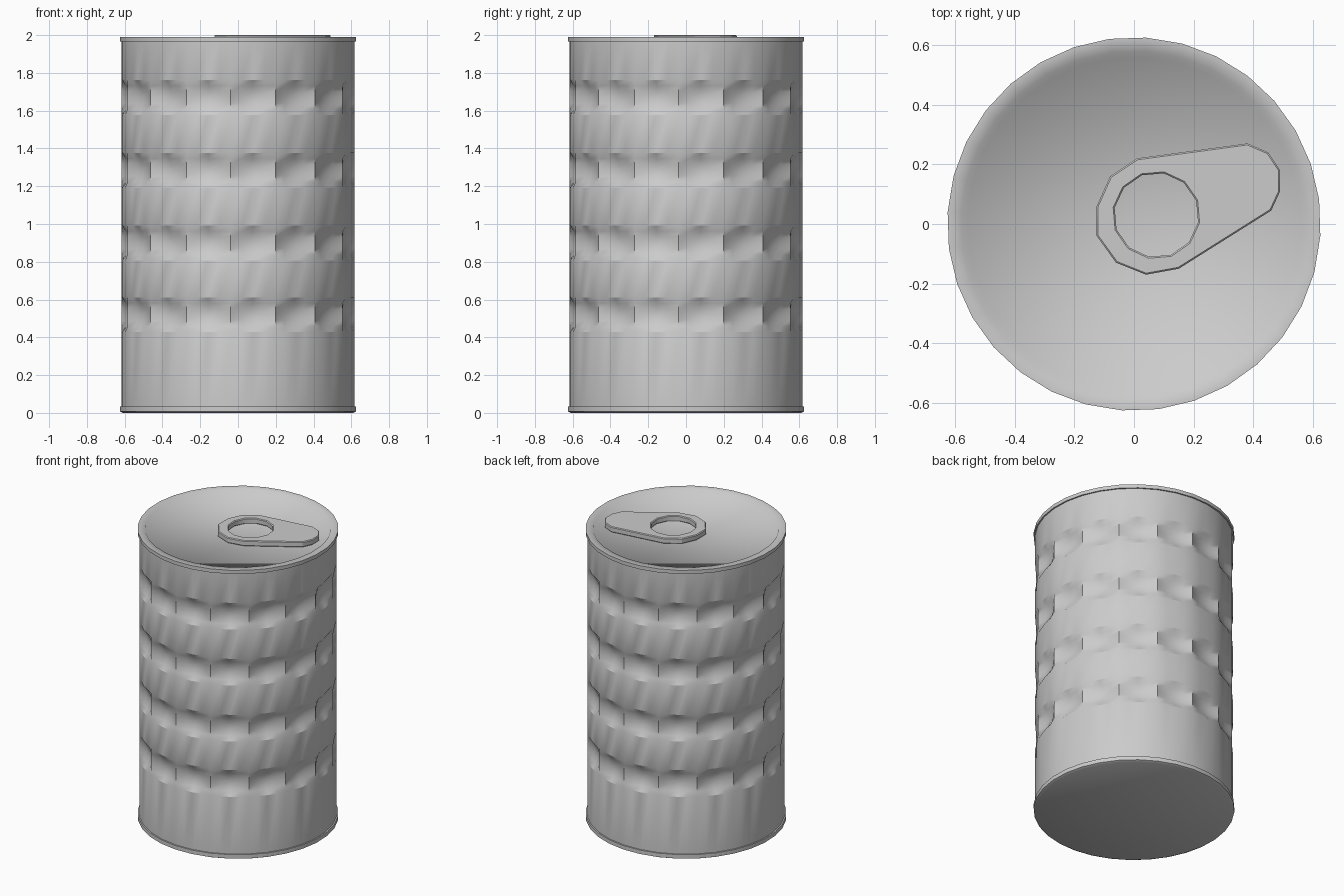
import bpy, bmesh
from math import radians, cos, sin, pi

cube = bpy.data.objects.get("Cube")
if cube:
    bpy.data.objects.remove(cube)

metal = bpy.data.materials.new("grey_metal")
metal.use_nodes = True
GREY = (0.6, 0.6, 0.6, 1)
metal.diffuse_color = GREY
metal.node_tree.nodes["Principled BSDF"].inputs["Base Color"].default_value = GREY

SIDES = 32
START = radians(-93.7)
WALL, RIM = 0.617, 0.626


def finish(obj, angle):
    obj.data.materials.clear()
    obj.data.materials.append(metal)
    bpy.ops.object.select_all(action='DESELECT')
    obj.select_set(True)
    bpy.context.view_layer.objects.active = obj
    bpy.ops.object.shade_smooth_by_angle(angle=radians(angle))


def rings_to_object(name, rings, angle, cap_first=False, cap_last=False):
    """Skin closed rings of points, ordered so that the surface faces outward."""
    bm = bmesh.new()
    loops = [[bm.verts.new(p) for p in ring] for ring in rings]
    n = len(loops[0])
    for low, high in zip(loops, loops[1:]):
        for j in range(n):
            k = (j + 1) % n
            bm.faces.new((low[j], low[k], high[k], high[j]))
    if cap_first:
        bm.faces.new(loops[0][::-1])
    if cap_last:
        bm.faces.new(loops[-1])
    mesh = bpy.data.meshes.new(name)
    bm.to_mesh(mesh)
    bm.free()
    obj = bpy.data.objects.new(name, mesh)
    bpy.context.collection.objects.link(obj)
    finish(obj, angle)


def circle(r, z):
    angles = [START + 2 * pi * j / SIDES for j in range(SIDES)]
    return [(r * cos(a), r * sin(a), z) for a in angles]


# Wall with four bands of sixteen pressed dimples
DIMPLES, COLS, ROWS = 16, 4, 6
DEPTH, HALF = 0.04, 0.092


def wall_ring(z, v):
    ring = []
    for j in range(DIMPLES * COLS):
        a = START + 2 * pi * j / (DIMPLES * COLS)
        u = (j % COLS) / COLS * 2 - 1
        r = WALL * (cos(pi / SIDES) if j % 2 else 1)
        r -= DEPTH * (1 - u * u) * (1 - v * v)
        ring.append((r * cos(a), r * sin(a), z))
    return ring


rings = [wall_ring(0.03, 1)]
for centre in (0.52, 0.90, 1.285, 1.67):
    for i in range(ROWS + 1):
        v = 2 * i / ROWS - 1
        rings.append(wall_ring(centre + v * HALF, v))
rings.append(wall_ring(1.97, 1))
rings_to_object("can_wall", rings, 32)

# Bottom rim with a flat base
base = [(0.61, 0), (RIM, 0.008), (RIM, 0.035), (WALL - 0.004, 0.035)]
rings_to_object("bottom_rim", [circle(*p) for p in base], 30, cap_first=True)

# Top rim with the recessed lid
lid = [(WALL - 0.004, 1.965), (RIM, 1.965), (RIM, 1.99), (0.58, 1.99), (0.56, 1.96)]
rings_to_object("lid", [circle(*p) for p in lid], 65, cap_last=True)

# Pull tab: flat outline with a round finger hole
outline = [(0.01, 0.22), (0.38, 0.27), (0.45, 0.24), (0.49, 0.18), (0.49, 0.11),
           (0.46, 0.045), (0.15, -0.15), (0.04, -0.17), (-0.06, -0.13),
           (-0.125, -0.04), (-0.125, 0.06), (-0.08, 0.16)]
hole = [(0.075 + 0.142 * cos(radians(20 + 30 * i)),
         0.03 + 0.142 * sin(radians(20 + 30 * i))) for i in range(12)]
curve = bpy.data.curves.new("pull_tab", 'CURVE')
curve.dimensions = '2D'
curve.fill_mode = 'BOTH'
curve.extrude = 0.014
curve.bevel_depth = 0.005
curve.bevel_resolution = 0
curve.offset = -0.005
for points in (outline, hole):
    spline = curve.splines.new('POLY')
    spline.points.add(len(points) - 1)
    for point, (x, y) in zip(spline.points, points):
        point.co = (x, y, 0, 1)
    spline.use_cyclic_u = True
tab = bpy.data.objects.new("pull_tab", curve)
bpy.context.collection.objects.link(tab)
tab.location.z = 1.981
bpy.ops.object.select_all(action='DESELECT')
tab.select_set(True)
bpy.context.view_layer.objects.active = tab
bpy.ops.object.convert(target='MESH')
finish(bpy.context.view_layer.objects.active, 30)
